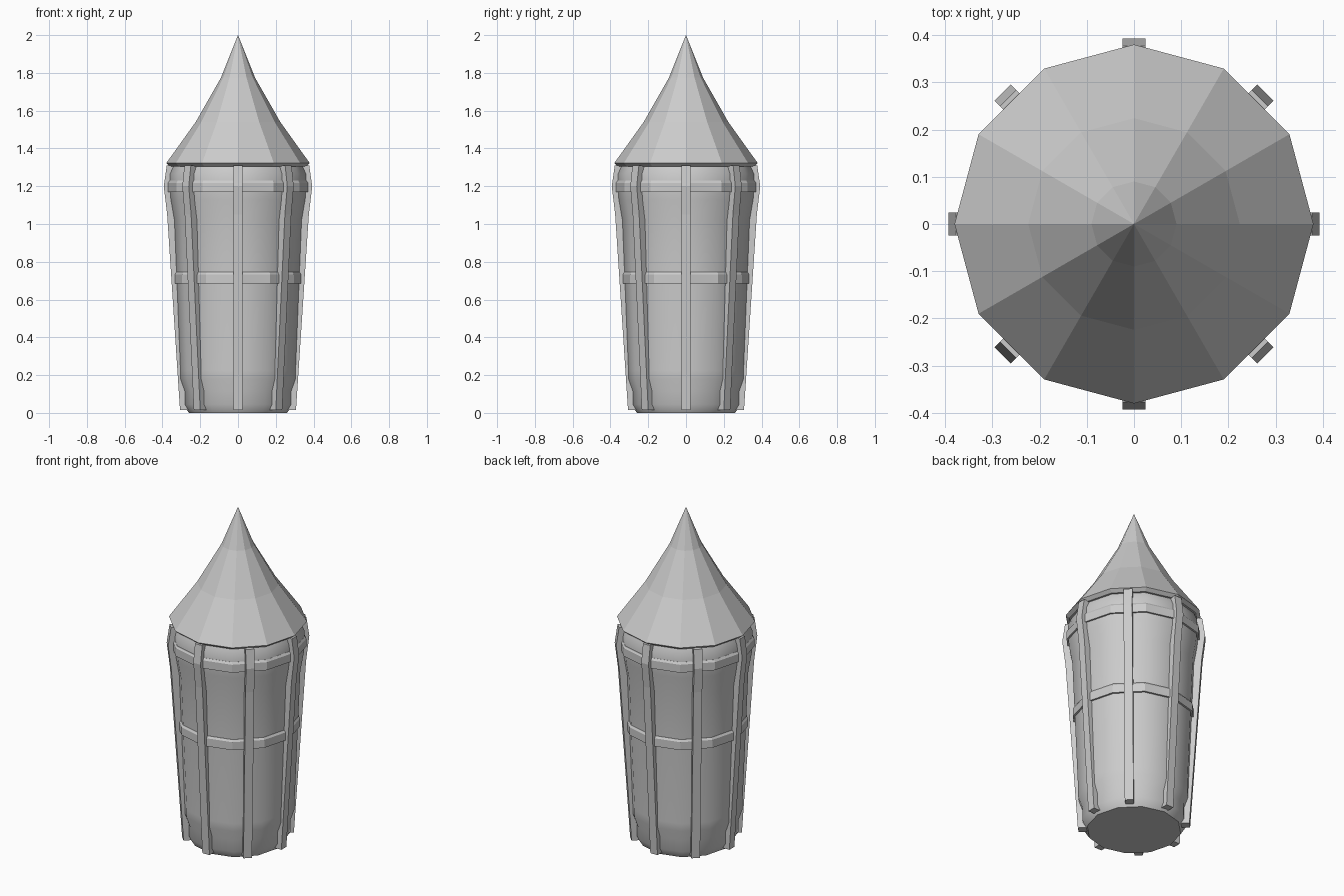
import bpy, bmesh, math
from mathutils import Matrix

if "Cube" in bpy.data.objects:
    bpy.data.objects.remove(bpy.data.objects["Cube"])

SIDES = 12

# One plain grey for the whole model
grey = bpy.data.materials.new("plain grey")
grey.use_nodes = True
grey.diffuse_color = (0.6, 0.6, 0.6, 1)
grey.node_tree.nodes["Principled BSDF"].inputs["Base Color"].default_value = (0.6, 0.6, 0.6, 1)


def finish(name, bm, smooth=False):
    bmesh.ops.recalc_face_normals(bm, faces=bm.faces)
    mesh = bpy.data.meshes.new(name)
    bm.to_mesh(mesh)
    bm.free()
    mesh.materials.append(grey)
    obj = bpy.data.objects.new(name, mesh)
    bpy.context.collection.objects.link(obj)
    if smooth:
        bpy.ops.object.select_all(action='DESELECT')
        obj.select_set(True)
        bpy.context.view_layer.objects.active = obj
        bpy.ops.object.shade_smooth_by_angle(angle=math.radians(38))
    return obj


def lathe(name, profile, smooth=False, closed=False):
    """Turn a (radius, z) profile around the z axis; open profiles get end caps."""
    bm = bmesh.new()
    rings = []
    for r, z in profile:
        if r == 0:
            rings.append([bm.verts.new((0, 0, z))] * SIDES)
        else:
            angles = [math.tau * i / SIDES for i in range(SIDES)]
            rings.append([bm.verts.new((r * math.cos(a), r * math.sin(a), z)) for a in angles])
    pairs = list(zip(rings, rings[1:]))
    if closed:
        pairs.append((rings[-1], rings[0]))
    for low, high in pairs:
        for i in range(SIDES):
            j = (i + 1) % SIDES
            corners = list(dict.fromkeys((low[i], low[j], high[j], high[i])))
            bm.faces.new(corners)
    if not closed:
        for (r, z), ring in ((profile[0], rings[0]), (profile[-1], rings[-1])):
            if r:
                bm.faces.new(ring)
    return finish(name, bm, smooth)


# Tapered body with a stepped foot and a bulging shoulder
lathe("body", [(0.26, 0), (0.288, 0.045), (0.288, 0.115), (0.311, 0.18), (0.311, 0.225),
               (0.331, 0.72), (0.343, 1.02), (0.362, 1.13), (0.368, 1.2),
               (0.366, 1.265), (0.345, 1.312)], smooth=True)

# Hoops around the body
for name, r, z in (("middle_hoop", 0.341, 0.685), ("upper_hoop", 0.376, 1.17)):
    lathe(name, [(r - 0.04, z), (r, z), (r, z + 0.048), (r - 0.008, z + 0.06),
                 (r - 0.04, z + 0.06)], closed=True)

# Pointed roof with a concave slope and a thin rim
lathe("roof", [(0.36, 1.305), (0.38, 1.322), (0.224, 1.54), (0.09, 1.775), (0, 2.0)])

# Eight upright ribs, each an extruded side outline turned into place
WIDTH = 0.048
OUTER = [(0.307, 0.015), (0.375, 1.05), (0.393, 1.2), (0.377, 1.31)]
outline = OUTER + [(r - 0.065, z) for r, z in reversed(OUTER)]
for k in range(8):
    bm = bmesh.new()
    face = bm.faces.new([bm.verts.new((r, -WIDTH / 2, z)) for r, z in outline])
    side = bmesh.ops.extrude_face_region(bm, geom=[face])
    moved = [v for v in side["geom"] if isinstance(v, bmesh.types.BMVert)]
    bmesh.ops.translate(bm, verts=moved, vec=(0, WIDTH, 0))
    bmesh.ops.rotate(bm, verts=bm.verts, cent=(0, 0, 0),
                     matrix=Matrix.Rotation(math.tau * k / 8, 3, 'Z'))
    finish(f"rib_{k + 1}", bm)
